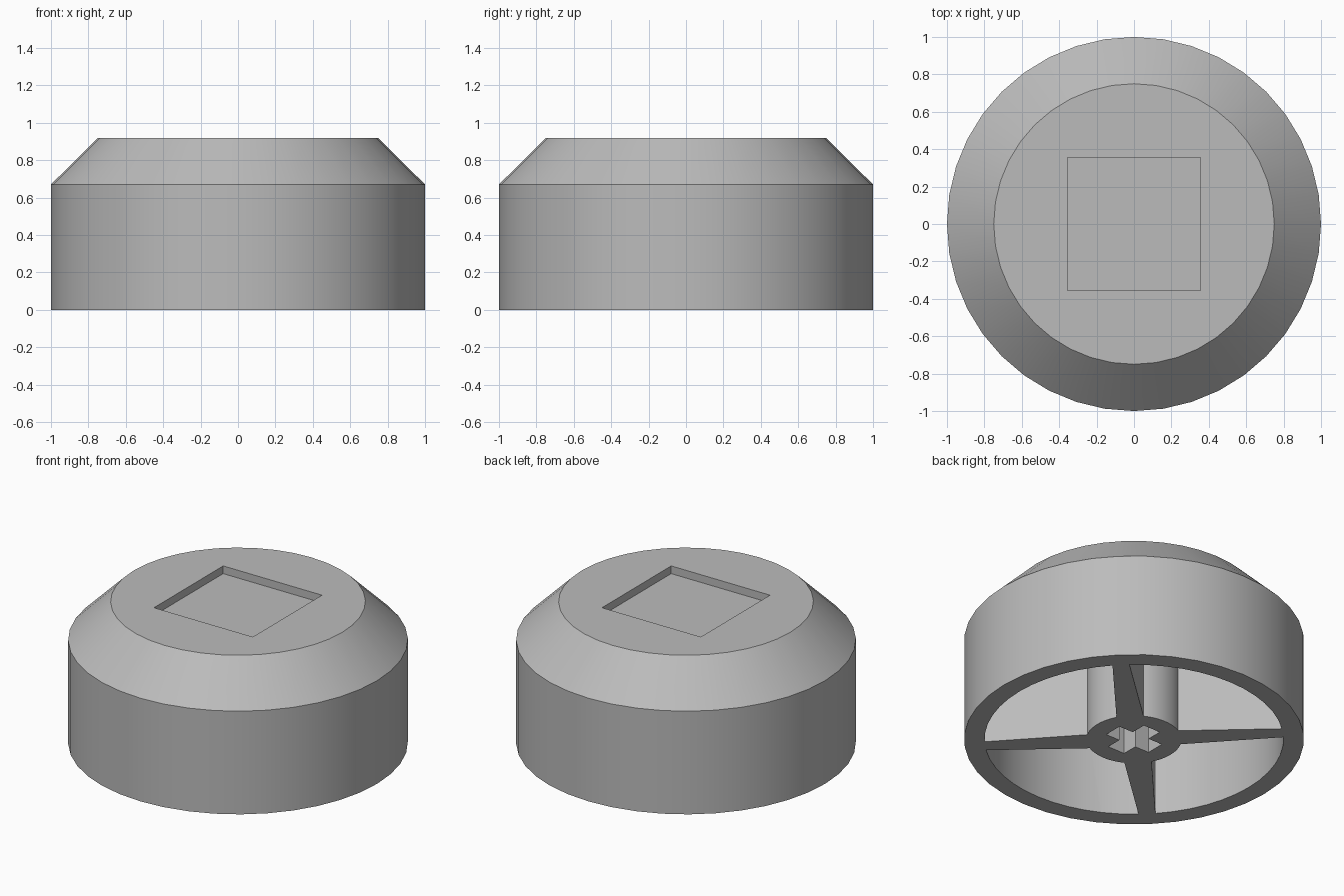
import bpy, bmesh
from math import radians, sin, cos, asin, degrees

cube = bpy.data.objects.get("Cube")
if cube:
    bpy.data.objects.remove(cube, do_unlink=True)

SIDES = 40
RADIUS, TOP_RADIUS = 1.0, 0.75
SHOULDER, HEIGHT = 0.67, 0.917
INNER, HUB, CEILING = 0.88, 0.28, 0.67

grey = bpy.data.materials.new("plain grey")
grey.use_nodes = True
colour = (0.5, 0.5, 0.5, 1)
grey.diffuse_color = colour
grey.node_tree.nodes["Principled BSDF"].inputs["Base Color"].default_value = colour


def polar(r, degrees_):
    return r * cos(radians(degrees_)), r * sin(radians(degrees_))


def loft(name, rings):
    """Solid from matching closed rings of 3D points, bottom to top."""
    bm = bmesh.new()
    loops = [[bm.verts.new(p) for p in ring] for ring in rings]
    n = len(loops[0])
    for low, high in zip(loops, loops[1:]):
        for i in range(n):
            j = (i + 1) % n
            bm.faces.new((low[i], low[j], high[j], high[i]))
    bm.faces.new(loops[0][::-1])
    bm.faces.new(loops[-1])
    bmesh.ops.recalc_face_normals(bm, faces=bm.faces)
    mesh = bpy.data.meshes.new(name)
    bm.to_mesh(mesh)
    bm.free()
    mesh.materials.append(grey)
    obj = bpy.data.objects.new(name, mesh)
    bpy.context.collection.objects.link(obj)
    return obj


def prism(name, outline, low, high):
    return loft(name, [[(x, y, z) for x, y in outline] for z in (low, high)])


def carve(target, cutter):
    cutter.hide_render = True
    mod = target.modifiers.new("cut", "BOOLEAN")
    mod.operation, mod.solver, mod.object = "DIFFERENCE", "EXACT", cutter
    bpy.context.view_layer.objects.active = target
    bpy.ops.object.modifier_apply(modifier=mod.name)
    bpy.data.objects.remove(cutter, do_unlink=True)


# Round body with a sloping shoulder
levels = [(RADIUS, 0), (RADIUS, SHOULDER), (TOP_RADIUS, HEIGHT)]
body = loft("knob_body", [[(*polar(r, 360 * i / SIDES), z) for i in range(SIDES)]
                          for r, z in levels])

# Shallow square recess in the top
s = 0.355
carve(body, prism("recess_cutter", [(-s, -s), (s, -s), (s, s), (-s, s)],
                  HEIGHT - 0.05, HEIGHT + 0.1))

# Four hollow bays, leaving a rim, a hub and tapered ribs on the diagonals
STEPS = 12
outer_half = 45 - degrees(asin(0.05 / INNER))
inner_half = 45 - degrees(asin(0.08 / HUB))
for turn in range(4):
    sweep = [2 * i / STEPS - 1 for i in range(STEPS + 1)]
    outline = [polar(INNER, 90 * turn + outer_half * t) for t in sweep]
    outline += [polar(HUB, 90 * turn - inner_half * t) for t in sweep]
    carve(body, prism("bay_cutter", outline, -0.1, CEILING))

# Cross-shaped axle socket in the hub
L, w = 0.163, 0.061
cross = []
for turn in range(4):
    c, d = round(cos(radians(90 * turn))), round(sin(radians(90 * turn)))
    cross += [(c * x - d * y, d * x + c * y) for x, y in ((L, -w), (L, w), (w, w))]
carve(body, prism("socket_cutter", cross, -0.1, CEILING))

# Smooth round walls, crisp edges
bpy.ops.object.select_all(action="DESELECT")
body.select_set(True)
bpy.context.view_layer.objects.active = body
bpy.ops.object.shade_smooth_by_angle(angle=radians(30))
